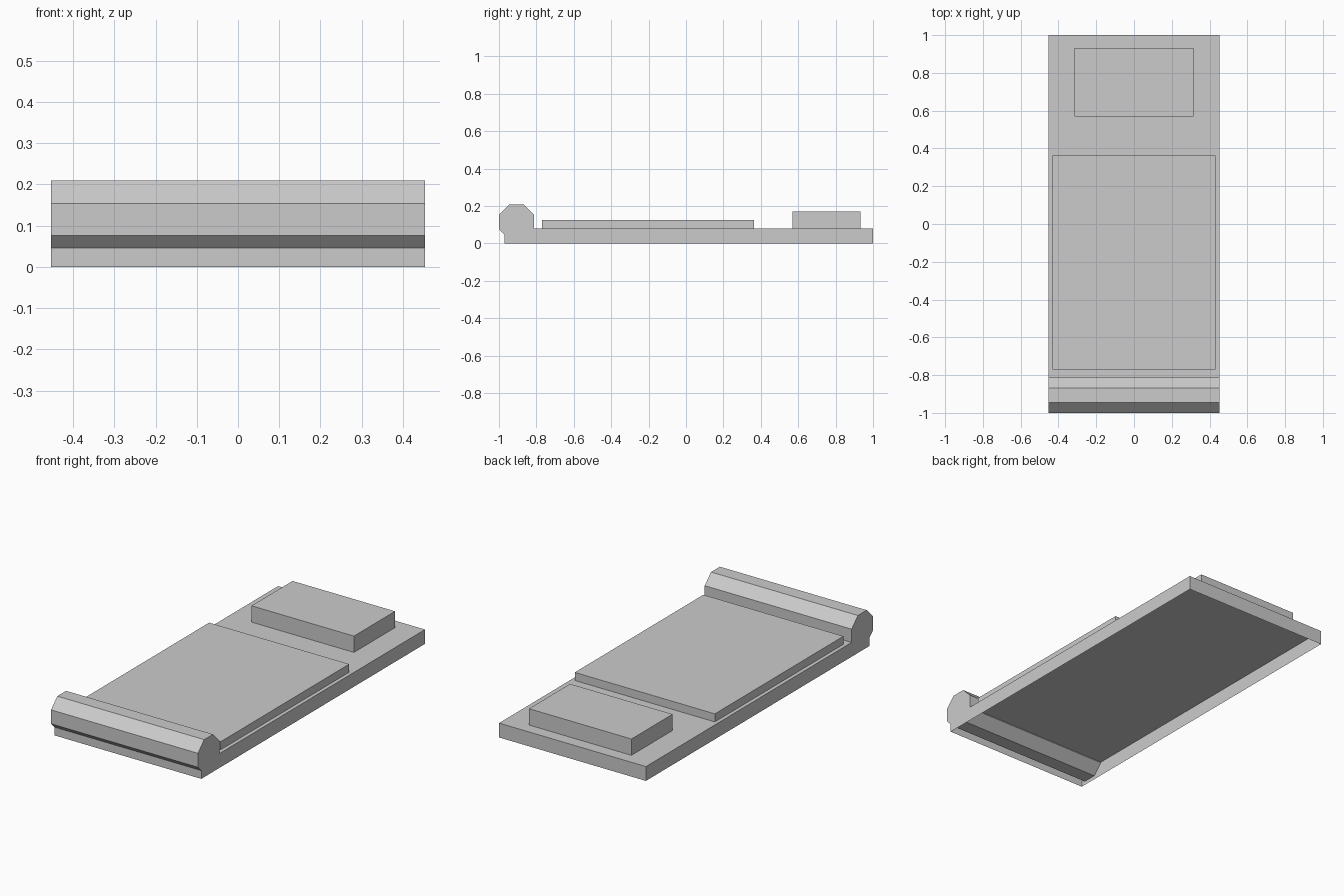
import bpy, bmesh, math
from mathutils import Matrix

if "Cube" in bpy.data.objects:
    bpy.data.objects.remove(bpy.data.objects["Cube"])

grey = bpy.data.materials.new("plain grey")
grey.diffuse_color = (0.6, 0.6, 0.6, 1)
grey.use_nodes = True
grey.node_tree.nodes["Principled BSDF"].inputs["Base Color"].default_value = grey.diffuse_color


def finish(name, bm):
    mesh = bpy.data.meshes.new(name)
    bm.to_mesh(mesh)
    bm.free()
    mesh.materials.append(grey)
    obj = bpy.data.objects.new(name, mesh)
    bpy.context.collection.objects.link(obj)


def open_box(name, half_x, y0, y1, z0, z1):
    """Box without a bottom face."""
    bm = bmesh.new()
    m = Matrix.Translation((0, (y0 + y1) / 2, (z0 + z1) / 2)) @ Matrix.Diagonal(
        (2 * half_x, y1 - y0, z1 - z0, 1))
    bmesh.ops.create_cube(bm, size=1, matrix=m)
    bm.normal_update()
    bottom = [f for f in bm.faces if f.normal.z < -0.9]
    bmesh.ops.delete(bm, geom=bottom, context='FACES_ONLY')
    finish(name, bm)


# Hollow base, mattress and pillow
open_box("bed_base", 0.453, -0.97, 1.0, 0.0, 0.08)
open_box("mattress", 0.432, -0.77, 0.363, 0.08, 0.125)
open_box("pillow", 0.316, 0.57, 0.932, 0.08, 0.171)

# Eight-sided roll across the foot end
bm = bmesh.new()
m = (Matrix.Translation((0, -0.906, 0.115)) @ Matrix.Rotation(math.pi / 2, 4, 'Y')
     @ Matrix.Rotation(math.pi / 8, 4, 'Z'))
bmesh.ops.create_cone(bm, cap_ends=True, segments=8, depth=0.906, matrix=m,
                      radius1=0.094 / math.cos(math.pi / 8),
                      radius2=0.094 / math.cos(math.pi / 8))
finish("foot_roll", bm)
